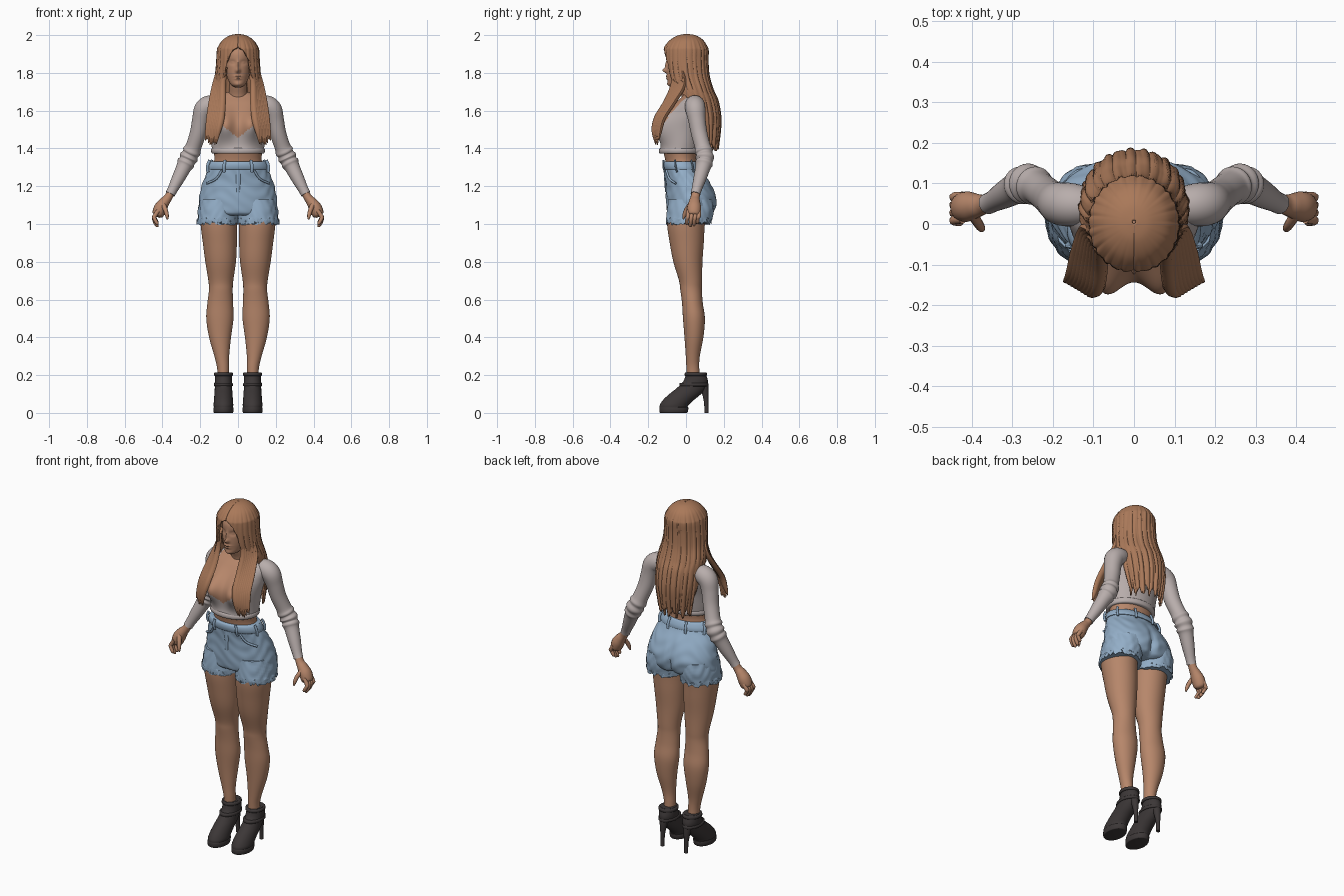
import bpy, bmesh, math, random
from mathutils import Vector
random.seed(4)


def material(name, rgb):
    m = bpy.data.materials.new(name)
    m.diffuse_color = (*rgb, 1)
    return m


SKIN = material("skin", (0.47, 0.24, 0.145))
HAIR = material("hair", (0.40, 0.19, 0.10))
KNIT = material("grey knit", (0.48, 0.42, 0.41))
DENIM = material("denim", (0.29, 0.42, 0.57))
BLACK = material("black leather", (0.045, 0.038, 0.038))


def spline(rows, sub):
    """Catmull-Rom through rows of numbers."""
    out = []
    for i in range(len(rows) - 1):
        a, b, c, d = (rows[max(i - 1, 0)], rows[i], rows[i + 1], rows[min(i + 2, len(rows) - 1)])
        for k in range(sub):
            t = k / sub
            out.append([0.5 * (2 * q + (r - p) * t + (2 * p - 5 * q + 4 * r - s) * t * t
                               + (3 * q - p - 3 * r + s) * t ** 3) for p, q, r, s in zip(a, b, c, d)])
    return out + [list(rows[-1])]


def skin_rings(name, rings, mats, closed=True, mirror=False, rule=None, thick=0):
    bm = bmesh.new()
    vs = [[bm.verts.new(p) for p in r] for r in rings]
    n = len(rings[0])
    for a, b in zip(vs, vs[1:]):
        for j in range(n if closed else n - 1):
            k = (j + 1) % n
            bm.faces.new((a[j], a[k], b[k], b[j]))
    if closed:
        bm.faces.new(vs[0])
        bm.faces.new(vs[-1])
    bmesh.ops.recalc_face_normals(bm, faces=bm.faces)
    for f in bm.faces:
        f.smooth = True
        if rule:
            f.material_index = rule(f.calc_center_median())
    me = bpy.data.meshes.new(name)
    bm.to_mesh(me)
    bm.free()
    me.set_sharp_from_angle(angle=math.radians(50))
    for m in mats:
        me.materials.append(m)
    ob = bpy.data.objects.new(name, me)
    bpy.context.collection.objects.link(ob)
    if thick:
        s = ob.modifiers.new("thickness", 'SOLIDIFY')
        s.thickness, s.offset = thick, 0
    if mirror:
        ob.modifiers.new("mirror", 'MIRROR').use_mirror_merge = False
    return ob


def loft(name, secs, mats, n=48, sub=6, fn=None, **kw):
    """Sections (z, cx, cy, rx, ry[, front gap angle]); angle 0 faces front."""
    is_open = len(secs[0]) > 5
    rings = []
    for s in spline(secs, sub):
        z, cx, cy, rx, ry = s[:5]
        g = max(s[5], 0) if is_open else 0
        ring = []
        for j in range(n):
            th = g + (2 * math.pi - 2 * g) * j / (n - 1 if is_open else n)
            p = (cx + rx * math.sin(th), cy - ry * math.cos(th), z)
            ring.append(fn(*p, th) if fn else p)
        rings.append(ring)
    return skin_rings(name, rings, mats, closed=not is_open, **kw)


def tube(name, pts, mat, flat=1, n=16, sub=5, mirror=True):
    """Tube through (x, y, z, radius)."""
    P = spline(pts, sub)
    rings = []
    for i, p in enumerate(P):
        t = (Vector(P[min(i + 1, len(P) - 1)][:3]) - Vector(P[max(i - 1, 0)][:3])).normalized()
        u = Vector((0, 1, 0)).cross(t).normalized()
        v = t.cross(u)
        rings.append([Vector(p[:3]) + p[3] * (u * math.cos(a) + v * math.sin(a) * flat)
                      for a in (2 * math.pi * k / n for k in range(n))])
    return skin_rings(name, rings, [mat], mirror=mirror)


def bump(dx, dz, sx, sz):
    return math.exp(-(dx / sx) ** 2 - (dz / sz) ** 2)


# Head with nose, lips, chin and eye sockets
def face(x, y, z, th):
    if math.cos(th) > 0:
        a = abs(x)
        y -= 0.022 * bump(a, z - 1.812, 0.011, 0.012) + 0.009 * bump(a, z - 1.84, 0.008, 0.025)
        y += 0.009 * bump(a - 0.03, z - 1.855, 0.017, 0.011)
        y -= 0.006 * bump(a - 0.03, z - 1.855, 0.009, 0.005)
        y -= 0.008 * bump(a, z - 1.782, 0.02, 0.005) + 0.008 * bump(a, z - 1.769, 0.017, 0.005)
        y -= 0.005 * bump(a, z - 1.738, 0.02, 0.012)
    return x, y, z


loft("head", [(1.722, 0, -.06, .012, .015), (1.738, 0, -.048, .038, .046), (1.77, 0, -.03, .055, .068),
              (1.81, 0, -.015, .066, .086), (1.86, 0, -.005, .071, .096), (1.91, 0, 0, .07, .097),
              (1.96, 0, 0, .05, .06)], [SKIN], n=88, sub=9, fn=face)
loft("neck", [(1.62, 0, .035, .06, .055), (1.68, 0, .025, .05, .05), (1.74, 0, .005, .046, .05),
              (1.8, 0, .005, .046, .05)], [SKIN], n=32)


# Long hair: cap, face opening and back curtain
def strands(x, y, z, th):
    k = 1 + (0.018 * math.sin(26 * th) + 0.01 * math.sin(43 * th + z * 9)) * min(1, (2.0 - z) * 12)
    low = max(0, 1.6 - z) / 0.17
    return x * k, y * k, z + low * 0.022 * math.sin(17 * th) + low * 0.01 * math.sin(41 * th)


loft("hair", [(2.0, 0, .005, .004, .004, 0), (1.993, 0, .005, .04, .045, 0), (1.97, 0, .003, .077, .083, 0),
              (1.935, 0, 0, .1, .108, .02), (1.915, 0, 0, .105, .113, .28), (1.86, 0, 0, .108, .112, .55),
              (1.78, 0, .008, .115, .11, .68), (1.71, 0, .03, .128, .108, .85), (1.65, 0, .045, .128, .118, 1.45),
              (1.55, 0, .06, .123, .118, 1.7), (1.42, 0, .07, .1, .095, 1.8)],
     [HAIR], n=150, sub=6, fn=strands, thick=0.012)

# Front locks falling over the chest
for i in range(8):
    s = i / 7
    tube("front_lock", [(.068 + .03 * s, -.07 + .05 * s, 1.83, .012), (.08 + .04 * s, -.07 + .06 * s, 1.74, .016),
                        (.082 + .055 * s, -.105 + .045 * s, 1.65, .018),
                        (.09 + .06 * s, -.158 + .04 * s, 1.56, .018),
                        (.105 + .055 * s, -.172 + .035 * s, 1.49, .014),
                        (.115 + .058 * s, -.162 + .02 * s, 1.425 + random.uniform(-.01, .025), .002)],
         HAIR, flat=.7, n=8)


# Cropped top with open neckline
def bust(x, y, z, th):
    c = max(0, math.cos(th)) ** .5
    sz = 0.075 if z > 1.53 else 0.085
    y -= 0.083 * c * (bump(x - .075, z - 1.53, .06, sz) + bump(x + .075, z - 1.53, .06, sz))
    return x, y, z


loft("crop_top", [(1.375, 0, -.03, .133, .1), (1.385, 0, -.03, .137, .107), (1.42, 0, -.023, .14, .105),
                  (1.50, 0, -.01, .147, .103), (1.58, 0, .012, .16, .098), (1.64, 0, .03, .165, .08),
                  (1.675, 0, .04, .12, .06), (1.7, 0, .04, .05, .04)], [KNIT, SKIN], n=112, sub=10, fn=bust,
     rule=lambda c: int(c.y < .03 and abs(c.x) < .115 and c.z > 1.455 + .8 * abs(c.x)))
loft("hem_band", [(1.372, 0, -.03, .134, .106), (1.378, 0, -.03, .141, .113), (1.396, 0, -.029, .142, .113),
                  (1.402, 0, -.028, .137, .108)], [KNIT], sub=2)
loft("waist", [(1.28, 0, -.015, .14, .088), (1.34, 0, -.024, .125, .086), (1.39, 0, -.027, .13, .095)], [SKIN])

# Sleeves with bunched folds at the elbow
tube("sleeve", [(.11, .045, 1.635, .045), (.15, .047, 1.628, .053), (.18, .05, 1.605, .053),
                (.197, .058, 1.55, .046), (.212, .07, 1.48, .043), (.235, .088, 1.41, .042),
                (.245, .094, 1.385, .048), (.252, .097, 1.37, .043), (.261, .099, 1.352, .05),
                (.269, .098, 1.335, .043), (.277, .095, 1.32, .047), (.287, .09, 1.3, .04),
                (.317, .073, 1.24, .034), (.345, .057, 1.185, .027), (.359, .05, 1.158, .026)], KNIT, n=28)

# Hands
tube("hand", [(.345, .057, 1.185, .02), (.37, .048, 1.14, .022), (.39, .045, 1.115, .028),
              (.41, .043, 1.085, .034), (.425, .041, 1.05, .03), (.43, .04, 1.04, .012)], SKIN, flat=1.1)
for i in range(4):
    y, d = .012 + .019 * i, .012 * abs(i - 1.3)
    tube("finger", [(.422, y, 1.07, .011), (.442, y - .002, 1.04, .0115), (.442, y - .006, 1.012 + d, .010),
                    (.428, y - .008, .988 + d, .009), (.422, y - .008, .982 + d, .003)], SKIN, n=10, sub=3)
tube("thumb", [(.398, .025, 1.105, .014), (.384, .002, 1.075, .012), (.376, -.01, 1.045, .01),
               (.373, -.014, 1.025, .004)], SKIN, n=10, sub=3)


# Denim shorts: seat, frayed leg cuffs, waistband, loops, fly
def creases(x, y, z, th):
    k = 1 + .010 * math.sin(95 * z + 6 * math.sin(3 * th)) + .006 * math.sin(14 * th + 40 * z)
    if math.cos(th) < 0:
        y -= .02 * bump(x, z - 1.1, .018, .09)
    return x * k, y * k, z


def fray(x, y, z, th):
    x, y, z = creases(x, y, z, th)
    return x, y, z + (random.uniform(-.012, .012) if z < 1.03 else 0)


loft("shorts_seat", [(1.33, 0, -.025, .148, .094), (1.28, 0, -.014, .163, .1), (1.22, 0, .01, .186, .117),
                     (1.15, 0, .027, .204, .133), (1.10, 0, .029, .208, .133), (1.06, 0, .024, .207, .122),
                     (1.045, 0, .02, .19, .1)], [DENIM], n=96, sub=8, fn=creases)
loft("shorts_cuff", [(1.13, .1, .025, .1, .118), (1.07, .106, .023, .105, .124), (1.03, .107, .018, .107, .122),
                     (1.018, .108, .015, .111, .12), (1.005, .108, .015, .11, .118)],
     [DENIM], n=72, sub=4, fn=fray, mirror=True)
loft("waistband", [(1.288, 0, -.016, .16, .1), (1.293, 0, -.017, .165, .105), (1.325, 0, -.025, .154, .1),
                   (1.332, 0, -.025, .146, .092)], [DENIM], sub=2)
for a in (.45, 1.25, 2.1, 2.8):
    x, y = math.sin(a), -math.cos(a)
    tube("belt_loop", [(.168 * x, -.014 + .108 * y, 1.275, .008), (.171 * x, -.02 + .112 * y, 1.305, .008),
                       (.158 * x, -.025 + .104 * y, 1.338, .008)], DENIM, flat=.6, n=8, sub=3)
tube("fly", [(0, -.113, 1.3, .012), (.002, -.11, 1.24, .012), (0, -.107, 1.17, .008)], DENIM, flat=.5,
     n=8, mirror=False)
tube("pocket_edge", [(.085, -.105, 1.285, .006), (.115, -.088, 1.24, .006), (.165, -.055, 1.215, .006)],
     DENIM, n=8)

# Legs
loft("leg", [(1.10, .104, .01, .095, .105), (1.0, .102, 0, .096, .1), (.9, .096, .004, .09, .09),
             (.8, .092, .01, .081, .077), (.7, .091, .024, .066, .061), (.65, .091, .027, .063, .057),
             (.58, .094, .034, .068, .055), (.5, .096, .042, .072, .058), (.4, .095, .042, .058, .05),
             (.3, .086, .036, .039, .037), (.24, .079, .036, .032, .034), (.17, .077, .04, .03, .034)],
     [SKIN], n=44, sub=5, mirror=True)

# High-heeled ankle boots
loft("boot", [(.215, .077, .05, .041, .05), (.195, .077, .053, .044, .056), (.165, .077, .05, .046, .066),
              (.13, .077, .028, .046, .078), (.1, .077, -.004, .048, .084), (.07, .077, -.038, .05, .082),
              (.045, .077, -.06, .052, .077), (.03, .077, -.066, .051, .074), (.022, .077, -.068, .049, .072)],
     [BLACK], n=44, mirror=True)
loft("platform_sole", [(.03, .077, -.064, .05, .075), (.026, .077, -.064, .053, .077),
                       (.004, .077, -.066, .052, .075), (0, .077, -.066, .048, .07)],
     [BLACK], n=44, sub=2, mirror=True)
tube("heel", [(.077, .088, .165, .028), (.077, .1, .12, .02), (.077, .106, .07, .013), (.077, .108, .03, .011),
              (.077, .109, 0, .011)], BLACK)
for z, cy, ry in ((.205, .052, .054), (.15, .042, .072)):
    loft("boot_strap", [(z + .009, .077, cy, .045, ry), (z + .006, .077, cy, .05, ry + .004),
                        (z - .006, .077, cy, .051, ry + .005), (z - .009, .077, cy, .046, ry)],
         [BLACK], n=36, sub=2, mirror=True)
